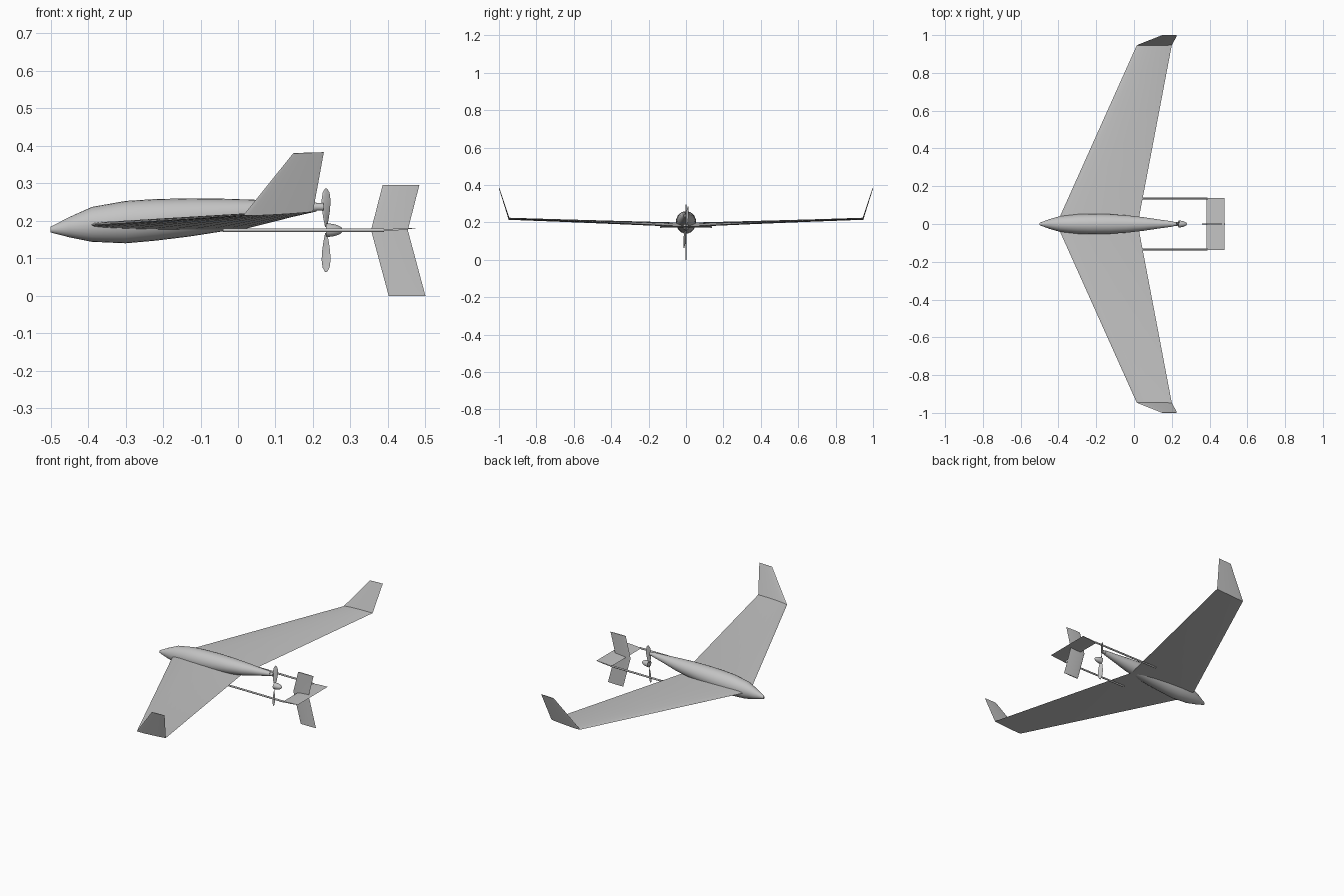
import bpy, bmesh, math
from mathutils import Vector

cube = bpy.data.objects.get("Cube")
if cube:
    bpy.data.objects.remove(cube, do_unlink=True)

grey = bpy.data.materials.new("light_grey")
grey.use_nodes = True
COLOUR = (0.55, 0.55, 0.55, 1)
grey.diffuse_color = COLOUR
grey.node_tree.nodes["Principled BSDF"].inputs["Base Color"].default_value = COLOUR


def skin(name, rings, angle=35):
    """Join closed rings of points into a capped, smooth-shaded body."""
    bm = bmesh.new()
    loops = [[bm.verts.new(p) for p in ring] for ring in rings]
    n = len(loops[0])
    for a, b in zip(loops, loops[1:]):
        for i in range(n):
            j = (i + 1) % n
            bm.faces.new((a[i], a[j], b[j], b[i]))
    bm.faces.new(loops[0])
    bm.faces.new(loops[-1])
    bmesh.ops.recalc_face_normals(bm, faces=bm.faces)
    mesh = bpy.data.meshes.new(name)
    bm.to_mesh(mesh)
    bm.free()
    mesh.materials.append(grey)
    obj = bpy.data.objects.new(name, mesh)
    bpy.context.collection.objects.link(obj)
    bpy.ops.object.select_all(action='DESELECT')
    bpy.context.view_layer.objects.active = obj
    obj.select_set(True)
    bpy.ops.object.shade_smooth_by_angle(angle=math.radians(angle))
    return obj


def airfoil(lead, trail, up, thick, belly=1.0, n=12):
    """Closed wing section between leading and trailing edge points."""
    lead, trail, up = Vector(lead), Vector(trail), Vector(up).normalized()
    pts = []
    for i in range(2 * n):
        t = (1 + math.cos(math.pi * i / n)) / 2
        h = 1.9 * (math.sqrt(t) - t) * (1 + t) + 0.03
        side = 1 if i <= n else -belly
        pts.append(lead.lerp(trail, t) + up * thick * h * side)
    return pts


def round_body(name, stations, sides=24, angle=35):
    """Elliptical body along x from (x, y, bottom, top, half width)."""
    rings = []
    for x, y, lo, hi, w in stations:
        rings.append([(x, y + w * math.cos(a), (lo + hi) / 2 + (hi - lo) / 2 * math.sin(a))
                      for a in (2 * math.pi * k / sides for k in range(sides))])
    return skin(name, rings, angle)


# Fuselage with the small motor mount at its end
round_body("fuselage", [
    (-0.50, 0, 0.169, 0.184, 0.006), (-0.45, 0, 0.156, 0.210, 0.025),
    (-0.39, 0, 0.144, 0.237, 0.042), (-0.30, 0, 0.140, 0.253, 0.052),
    (-0.22, 0, 0.147, 0.258, 0.054), (-0.13, 0, 0.158, 0.260, 0.052),
    (-0.04, 0, 0.172, 0.259, 0.046), (0.05, 0, 0.187, 0.256, 0.036),
    (0.13, 0, 0.207, 0.252, 0.024), (0.21, 0, 0.225, 0.249, 0.013)])
round_body("motor_mount", [(0.19, 0, 0.227, 0.247, 0.010), (0.228, 0, 0.227, 0.247, 0.010)])

# Swept wing with folded-up winglets, built across the whole span
half = [((-0.41, 0, 0.187), (0.02, 0, 0.178), (0, 0, 1), 0.022, 0.55),
        ((0.015, 0.947, 0.215), (0.20, 0.947, 0.224), (0, -0.4, 0.9), 0.009, 0.5),
        ((0.147, 0.999, 0.380), (0.229, 0.999, 0.383), (0, -0.95, 0.3), 0.003, 0.5)]


def mirrored(section):
    return [tuple((v[0], -v[1], v[2])) for v in section[:3]] + list(section[3:])


span = [mirrored(s) for s in reversed(half[1:])] + half
skin("wing", [airfoil(*s) for s in span])

# Tail booms
for side, label in ((1, "left"), (-1, "right")):
    y = 0.135 * side
    round_body(label + "_boom", [(-0.04, y, 0.170, 0.180, 0.005),
                                 (0.39, y, 0.170, 0.180, 0.005)], 12)

# Tailplane and swept upper and lower fin
skin("tailplane", [airfoil((0.383, y, 0.174), (0.479, y, 0.181), (0, 0, 1), 0.004)
                   for y in (-0.137, 0.137)])
skin("tail_fin", [airfoil((x, 0, z), (x + 0.098, 0, z), (0, 1, 0), 0.004)
                  for x, z in ((0.402, 0), (0.355, 0.175), (0.386, 0.296))])

# Pusher propeller: spinner and two twisted blades
HUB_X, HUB_Z = 0.235, 0.175
spinner = []
for k in range(7):
    a = k / 6 * math.radians(84)
    r = 0.018 * math.cos(a)
    spinner.append((HUB_X + 0.045 * math.sin(a), 0, HUB_Z - r, HUB_Z + r, r))
round_body("spinner", spinner)
for s, label in ((1, "upper"), (-1, "lower")):
    rings = []
    for r, chord, pitch in ((0.008, 0.008, 55), (0.03, 0.020, 45), (0.055, 0.026, 35),
                            (0.08, 0.027, 28), (0.10, 0.020, 22), (0.111, 0.006, 20)):
        a = math.radians(pitch)
        d = Vector((math.cos(a), s * math.sin(a), 0)) * chord / 2
        c = Vector((HUB_X, s * r * 0.1, HUB_Z + s * r))
        rings.append(airfoil(c - d, c + d, (-d.y, d.x, 0), 0.0018, n=6))
    skin(label + "_blade", rings)
